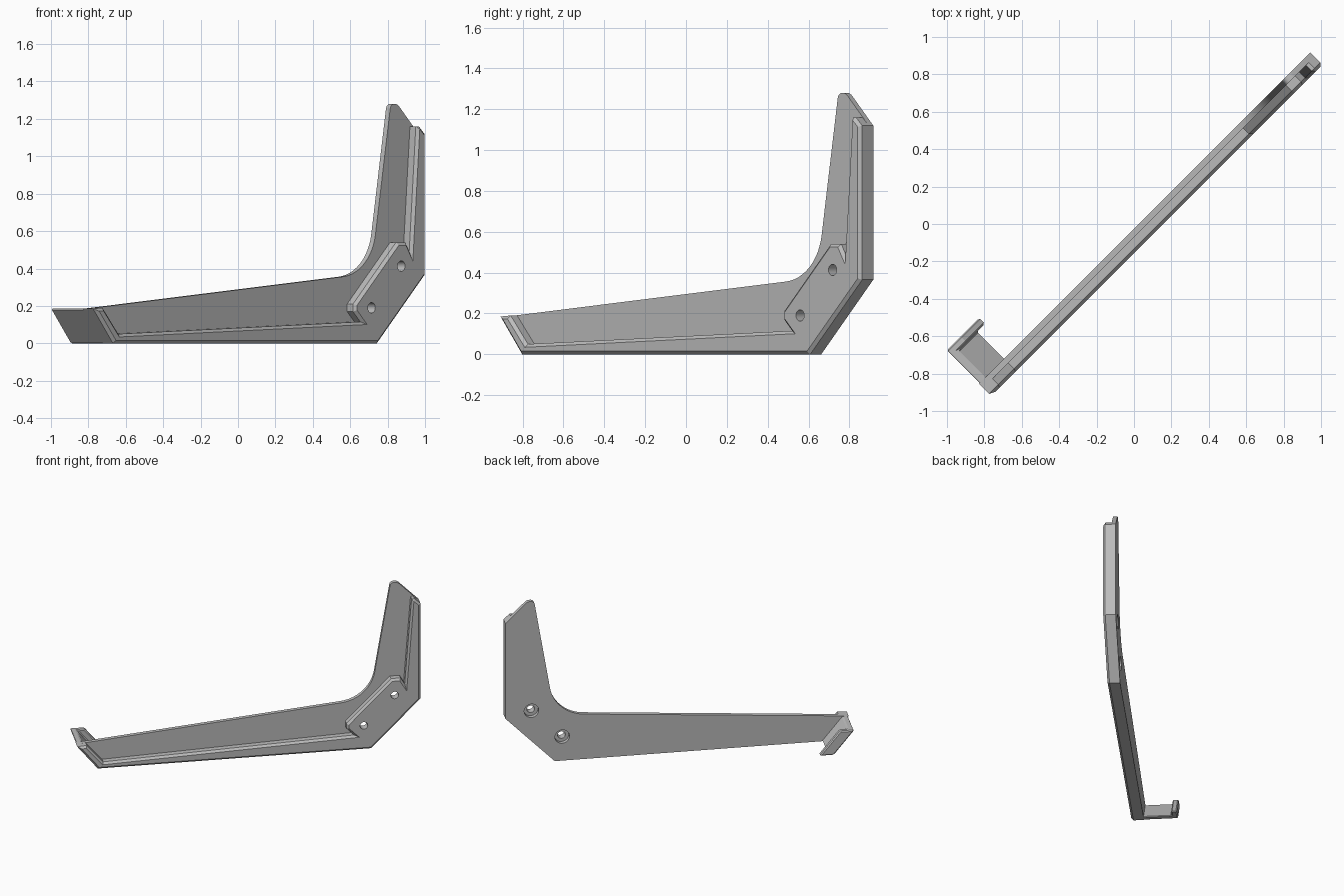
import bpy, bmesh, math
from mathutils import Matrix, Vector

if "Cube" in bpy.data.objects:
    bpy.data.objects.remove(bpy.data.objects["Cube"])

grey = bpy.data.materials.new("plain grey")
grey.use_nodes = True
grey.diffuse_color = (0.5, 0.5, 0.5, 1)
grey.node_tree.nodes["Principled BSDF"].inputs["Base Color"].default_value = (0.5, 0.5, 0.5, 1)

# Local frame: s along the bracket, t out of its front face, z up
H = math.sqrt(0.5)
BACK, FACE, FRONT = 0.018, 0.05, 0.11


def place(s, t, z):
    return Vector(((s + t) * H, (s - t) * H, z))


def fillet(a, c, b, d, steps):
    """Arc points rounding corner c between a and b, tangent length d."""
    a, c, b = Vector(a), Vector(c), Vector(b)
    u, v = (a - c).normalized(), (b - c).normalized()
    half = u.angle(v) / 2
    centre = c + (u + v).normalized() * d / math.cos(half)
    p, q = c + u * d - centre, c + v * d - centre
    sweep = math.pi - 2 * half
    points = []
    for i in range(steps + 1):
        k = i / steps
        w = (p * math.sin((1 - k) * sweep) + q * math.sin(k * sweep)) / math.sin(sweep)
        points.append(tuple(centre + w))
    return points


def loft(name, lower, upper, bevel=0.0, cap_only=False):
    """Join two matching rings into a solid, optionally bevelling its edges."""
    bm = bmesh.new()
    low = [bm.verts.new(p) for p in lower]
    top = [bm.verts.new(p) for p in upper]
    bm.faces.new(low)
    cap = bm.faces.new(top)
    n = len(low)
    for i in range(n):
        j = (i + 1) % n
        bm.faces.new((low[i], low[j], top[j], top[i]))
    bmesh.ops.recalc_face_normals(bm, faces=bm.faces)
    if bevel:
        edges = list(cap.edges) if cap_only else list(bm.edges)
        bmesh.ops.bevel(bm, geom=edges, offset=bevel, segments=1,
                        affect='EDGES', clamp_overlap=True)
    mesh = bpy.data.meshes.new(name)
    bm.to_mesh(mesh)
    bm.free()
    mesh.materials.append(grey)
    obj = bpy.data.objects.new(name, mesh)
    bpy.context.collection.objects.link(obj)
    return obj


def slab(name, outline, t0, t1, bevel=0.0):
    return loft(name, [place(s, t0, z) for s, z in outline],
                [place(s, t1, z) for s, z in outline], bevel, True)


def drill(target, radius):
    """Cut both screw holes through the target."""
    for s, z in ((0.9, 0.19), (1.125, 0.413)):
        ring = [(s + radius * math.cos(i * math.tau / 32),
                 z + radius * math.sin(i * math.tau / 32)) for i in range(32)]
        cutter = slab("hole_cutter", ring, -0.1, 0.2)
        cutter.hide_render = True
        mod = target.modifiers.new("screw_hole", 'BOOLEAN')
        mod.operation, mod.solver, mod.object = 'DIFFERENCE', 'EXACT', cutter
        bpy.context.view_layer.objects.active = target
        bpy.ops.object.modifier_apply(modifier=mod.name)
        bpy.data.objects.remove(cutter)


# Outer edge shared by the plate and its raised rim
outer = [(1.315, 1.12), (1.315, 0.365), (0.955, 0), (-1.04, 0), (-1.19, 0.185)]

# Thin L-shaped back plate with rounded inner corner and tip
arm, elbow, tip, tip_end = outer[-1], (0.955, 0.375), (1.105, 1.28), (1.155, 1.28)
outline = outer + fillet(arm, elbow, tip, 0.21, 12)
outline += fillet(elbow, tip, tip_end, 0.025, 5)
outline += fillet(tip, tip_end, outer[0], 0.02, 4)
plate = slab("back_plate", outline, BACK, FACE)
drill(plate, 0.053)

# Raised rim along the outer edge, widening into the screw pad
inner = [(-1.12, 0.19), (-1.0, 0.05), (0.83, 0.115), (0.775, 0.17), (0.775, 0.21),
         (1.1, 0.54), (1.17, 0.54), (1.2, 0.49), (1.25, 1.16), (1.272, 1.16)]
rim = slab("raised_rim_and_pad", outer + inner, FACE, FRONT, 0.016)
drill(rim, 0.028)

# Slanted hook folded behind the end of the arm
HOOK, LIP = -0.23, -0.187
section = [(0, FACE), (0, HOOK), (0.105, HOOK), (0.105, LIP), (0.045, LIP), (0.045, FACE)]
hook = loft("end_hook", [place(-1.04 + s, t, 0) for s, t in section],
            [place(-1.19 + s, t, 0.185) for s, t in section], 0.008)

# Smooth the curves, keep the edges sharp
bpy.ops.object.select_all(action='DESELECT')
for obj in (plate, rim, hook):
    obj.select_set(True)
bpy.context.view_layer.objects.active = plate
bpy.ops.object.shade_smooth_by_angle(angle=math.radians(25))
